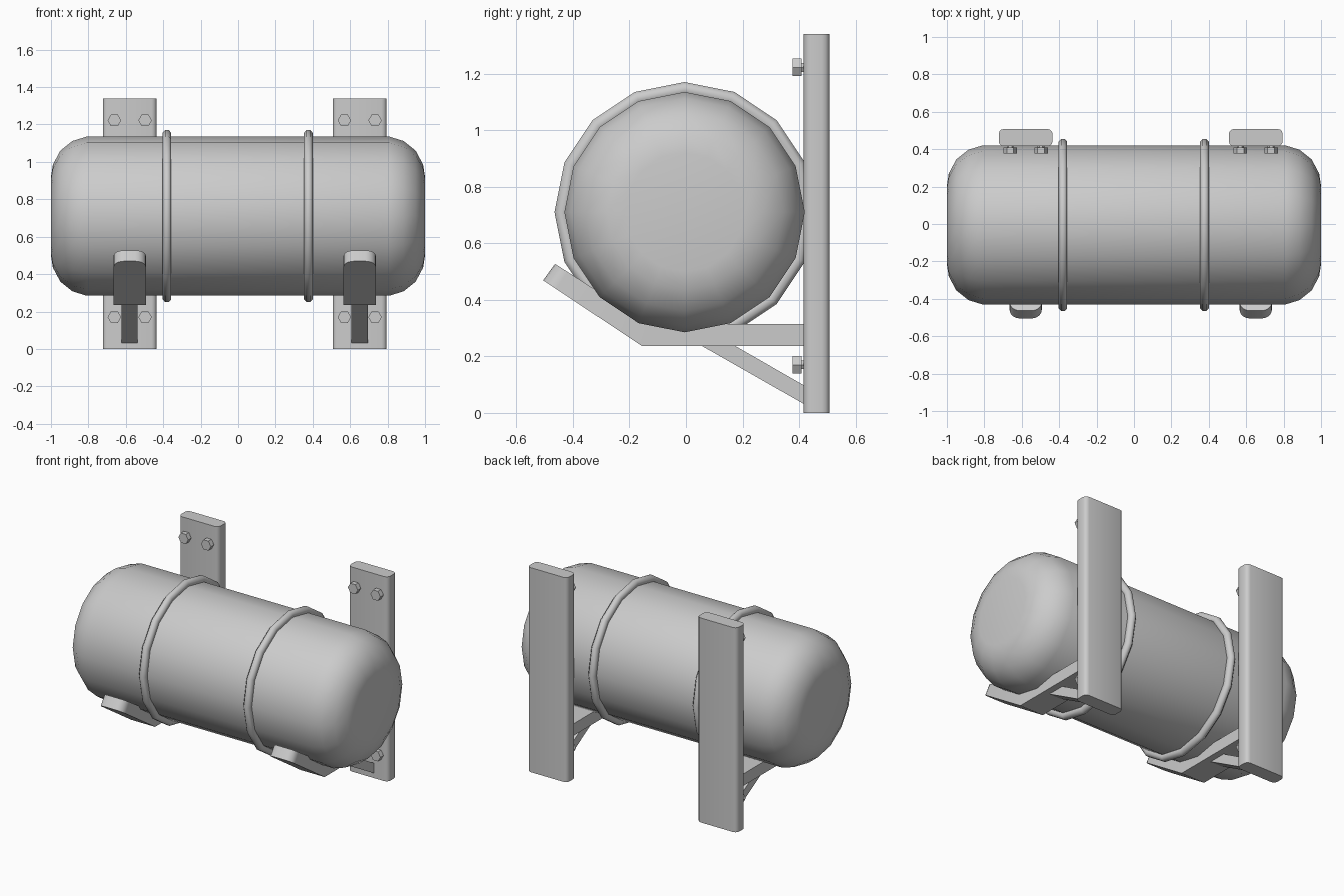
import bpy, bmesh, math
from mathutils import Matrix, Vector

if "Cube" in bpy.data.objects:
    bpy.data.objects.remove(bpy.data.objects["Cube"])

grey = bpy.data.materials.new("mid grey metal")
grey.diffuse_color = (0.6, 0.6, 0.6, 1)
grey.use_nodes = True
grey.node_tree.nodes["Principled BSDF"].inputs["Base Color"].default_value = grey.diffuse_color

CY, CZ, SIDES = -0.005, 0.71, 16       # tank axis and facet count
BRACKETS = (("left", -0.579), ("right", 0.651))


def finish(name, bm, angle=None):
    bmesh.ops.remove_doubles(bm, verts=bm.verts, dist=1e-5)
    bmesh.ops.recalc_face_normals(bm, faces=bm.faces)
    me = bpy.data.meshes.new(name)
    bm.to_mesh(me)
    bm.free()
    me.materials.append(grey)
    ob = bpy.data.objects.new(name, me)
    bpy.context.collection.objects.link(ob)
    if angle:
        bpy.ops.object.select_all(action='DESELECT')
        ob.select_set(True)
        bpy.context.view_layer.objects.active = ob
        bpy.ops.object.shade_smooth_by_angle(angle=math.radians(angle))
    return ob


def lathe(name, profile, closed, angle):
    """Revolve (x, radius) points around the tank axis."""
    bm = bmesh.new()
    rings = []
    for x, r in profile:
        rings.append([bm.verts.new((x, CY + r * math.sin(a), CZ + r * math.cos(a)))
                      for a in (2 * math.pi * i / SIDES for i in range(SIDES))])
    pairs = list(zip(rings, rings[1:]))
    if closed:
        pairs.append((rings[-1], rings[0]))
    else:
        bm.faces.new(rings[0])
        bm.faces.new(rings[-1])
    for a, b in pairs:
        for i in range(SIDES):
            j = (i + 1) % SIDES
            bm.faces.new((a[i], a[j], b[j], b[i]))
    return finish(name, bm, angle)


def loft(name, sections, angle=None):
    """Skin equal-length point loops and cap both ends."""
    bm = bmesh.new()
    loops = [[bm.verts.new(p) for p in s] for s in sections]
    bm.faces.new(loops[0])
    bm.faces.new(loops[-1])
    for a, b in zip(loops, loops[1:]):
        for i in range(len(a)):
            j = (i + 1) % len(a)
            bm.faces.new((a[i], a[j], b[j], b[i]))
    return finish(name, bm, angle)


# Tank with rounded ends
half = [(0.81, 0.425), (0.885, 0.402), (0.95, 0.35), (0.99, 0.275), (1.0, 0.21)]
lathe("tank", [(-x, r) for x, r in reversed(half)] + half, False, 40)

# Bands around the tank
for side, x in (("left", -0.38), ("right", 0.377)):
    band = [(x + 0.025 * math.cos(t), 0.435 + 0.027 * math.sin(t))
            for t in (math.pi * (k + 0.5) / 4 for k in range(8))]
    lathe(side + "_band", band, True, 60)

for side, cx in BRACKETS:
    # Upright wall plate with rounded vertical edges
    bm = bmesh.new()
    bmesh.ops.create_cube(bm, size=1, matrix=Matrix.Translation((cx, 0.462, 0.67))
                          @ Matrix.Diagonal((0.288, 0.092, 1.34, 1)))
    upright = [e for e in bm.edges if abs(e.verts[0].co.z - e.verts[1].co.z) > 1]
    bmesh.ops.bevel(bm, geom=upright, offset=0.027, segments=3, profile=0.5, affect='EDGES')
    finish(side + "_wall_plate", bm, 35)

    # Hexagonal bolts: head plus short shank into the plate
    for row, z in (("lower", 0.17), ("upper", 1.222)):
        for col, dx in (("inner", -0.082), ("outer", 0.082)):
            bm = bmesh.new()
            for r, y0, y1 in ((0.036, 0.377, 0.409), (0.018, 0.405, 0.43)):
                bmesh.ops.create_cone(
                    bm, cap_ends=True, segments=6, radius1=r, radius2=r, depth=y1 - y0,
                    matrix=Matrix.Translation((cx + dx, (y0 + y1) / 2, z))
                    @ Matrix.Rotation(math.pi / 2, 4, 'X') @ Matrix.Rotation(math.pi / 2, 4, 'Z'))
            finish(f"{side}_{row}_{col}_bolt", bm)

    # Bent cradle arm, its raised tip rounded in plan
    low_bend, low_tip = Vector((-0.155, 0.236)), Vector((-0.505, 0.469))
    top_bend, top_tip = Vector((-0.131, 0.314)), Vector((-0.463, 0.527))
    stations = [(Vector((0.43, 0.236)), Vector((0.43, 0.314)), 0.086),
                (low_bend, top_bend, 0.086)]
    length, rad = (low_tip - low_bend).length, 0.055
    for k in range(6):
        a = math.pi / 2 * k / 5
        f = 1 - rad * (1 - math.sin(a)) / length
        stations.append((low_bend.lerp(low_tip, f), top_bend.lerp(top_tip, f),
                         0.086 - rad * (1 - math.cos(a))))
    loft(side + "_cradle_arm",
         [[(cx - w, *lo), (cx + w, *lo), (cx + w, *hi), (cx - w, *hi)]
          for lo, hi, w in stations], 30)

    # Diagonal brace under the arm
    ends = [((0.43, 0.024), (0.43, 0.09)), ((0.012, 0.262), (0.13, 0.262))]
    loft(side + "_brace",
         [[(cx - 0.043, *lo), (cx + 0.043, *lo), (cx + 0.043, *hi), (cx - 0.043, *hi)]
          for lo, hi in ends])
